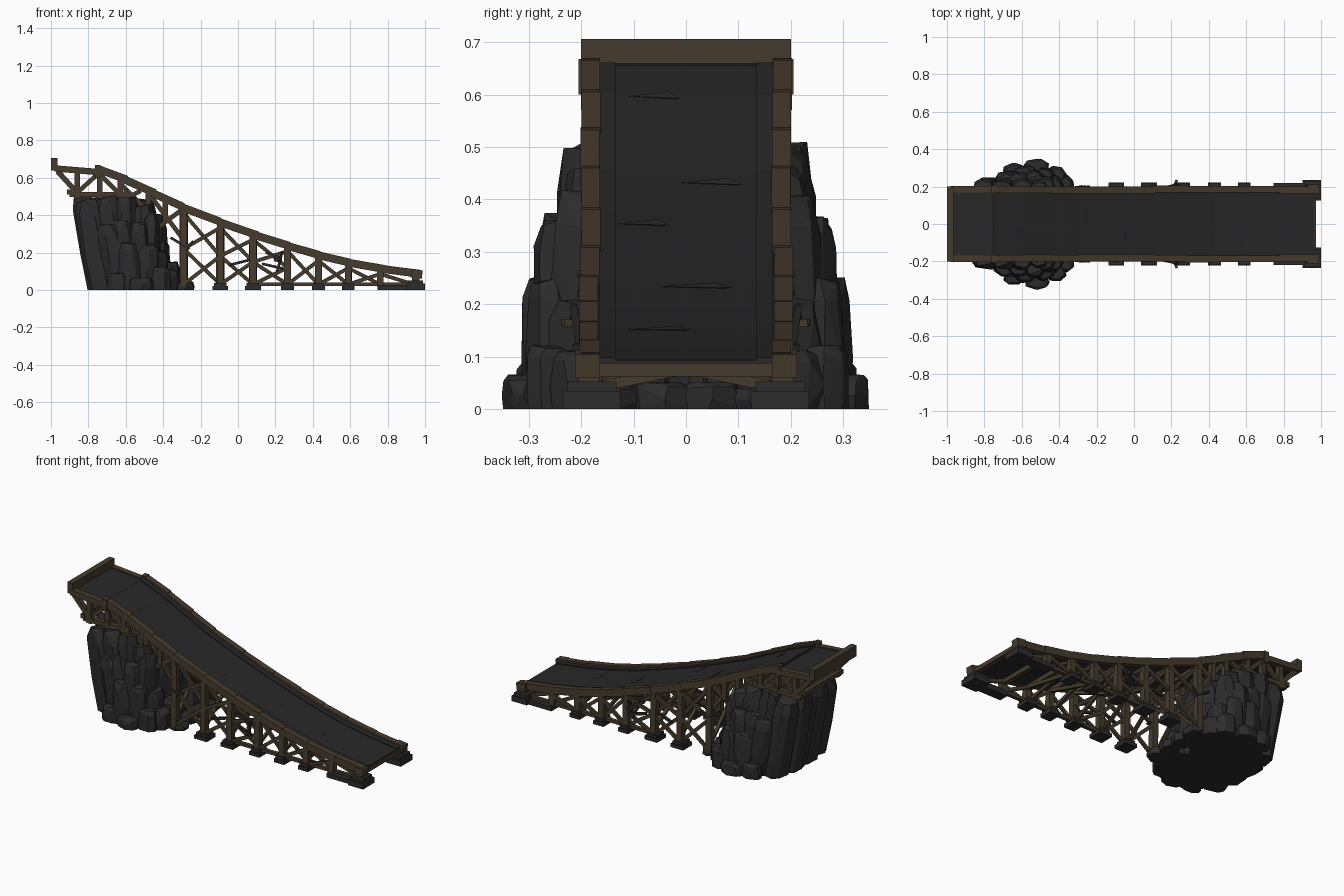
import bpy, bmesh, math, random
from mathutils import Vector, Matrix

if "Cube" in bpy.data.objects:
    bpy.data.objects.remove(bpy.data.objects["Cube"])

random.seed(4)

def material(name, rgb):
    m = bpy.data.materials.new(name)
    m.diffuse_color = (*rgb, 1)
    m.use_nodes = True
    m.node_tree.nodes["Principled BSDF"].inputs["Base Color"].default_value = m.diffuse_color
    return m

WOOD = material("brown timber", (0.060, 0.044, 0.026))
DARK = material("charcoal deck", (0.021, 0.021, 0.021))
ROCK = material("dark stone", (0.025, 0.025, 0.026))

def finish(bm, name, mat):
    bmesh.ops.recalc_face_normals(bm, faces=bm.faces[:])
    me = bpy.data.meshes.new(name)
    bm.to_mesh(me)
    bm.free()
    me.materials.append(mat)
    ob = bpy.data.objects.new(name, me)
    bpy.context.collection.objects.link(ob)
    return ob

def beam(bm, a, b, w, h):
    """Timber from a to b; w is its sideways (y) size, h the other one."""
    a, b = Vector(a), Vector(b)
    d = (b - a).normalized()
    ref = Vector((0, 1, 0)) if abs(d.y) < 0.9 else Vector((1, 0, 0))
    v = d.cross(ref).normalized()
    u = v.cross(d)
    mat = Matrix((u * w, v * h, b - a)).transposed().to_4x4()
    mat.translation = (a + b) / 2
    bmesh.ops.create_cube(bm, size=1, matrix=mat)

def box(bm, x0, x1, y0, y1, z0, z1):
    beam(bm, ((x0 + x1) / 2, (y0 + y1) / 2, z0), ((x0 + x1) / 2, (y0 + y1) / 2, z1), y1 - y0, x1 - x0)

def strip(bm, pts, y0, y1, drop, thick):
    """Band following the ramp line, lowered by drop."""
    rings = [[bm.verts.new((x, y, z - drop - t)) for y, t in
              ((y0, 0), (y1, 0), (y1, thick), (y0, thick))] for x, z in pts]
    for r, s in zip(rings, rings[1:]):
        for i in range(4):
            j = (i + 1) % 4
            bm.faces.new((r[i], r[j], s[j], s[i]))
    bm.faces.new(rings[0])
    bm.faces.new(rings[-1])

# Ramp line (top of the side rails)
RAMP = [(-.75, .67), (-.6, .61), (-.45, .538), (-.3, .465), (-.1, .385), (.1, .312),
        (.27, .256), (.43, .207), (.59, .167), (.78, .132), (.965, .107)]
PLAT = [(-.98, .667), (-.75, .648)]

def top(x):
    for (x0, z0), (x1, z1) in zip(RAMP, RAMP[1:]):
        if x <= x1:
            return z0 + (z1 - z0) * (x - x0) / (x1 - x0)
    return RAMP[-1][1]

# Deck with raised inner strips
bm = bmesh.new()
strip(bm, RAMP, -.168, .168, .014, .024)
strip(bm, PLAT, -.172, .172, .006, .026)
for s in (-1, 1):
    strip(bm, RAMP, s * .135, s * .166, .009, .02)
finish(bm, "ramp_deck", DARK)

# Split slivers lying on the deck
bm = bmesh.new()
for x, y, l in ((-.6, -.06, .05), (-.25, .05, .06), (-.05, -.08, .05), (.3, .02, .07), (.6, -.05, .06)):
    a = bm.verts.new((x, y - l, top(x) - .013))
    b = bm.verts.new((x + .012, y + l, top(x + .012) - .012))
    c = bm.verts.new((x - .012, y + l * .5, top(x - .012) - .009))
    d = bm.verts.new((x, y, top(x) - .02))
    for f in ((a, b, c), (a, b, d), (b, c, d), (c, a, d)):
        bm.faces.new(f)
finish(bm, "deck_slivers", DARK)

# Side rails, one board per span, slightly uneven
bm = bmesh.new()
for s in (-1, 1):
    for (x0, z0), (x1, z1) in zip(RAMP, RAMP[1:]):
        j = random.uniform(-.003, .003)
        beam(bm, (x0 - .006, s * (.184 + j), z0 - .02), (x1 + .006, s * (.184 + j), z1 - .02), .036, .042)
    strip(bm, PLAT, s * .168, s * .203, 0, .034)
finish(bm, "side_rails", WOOD)

# End beams and lower corner blocks
bm = bmesh.new()
box(bm, -1, -.965, -.2, .2, .64, .706)
box(bm, .94, .972, -.165, .165, .062, .088)
for s in (-1, 1):
    beam(bm, (.925, s * .188, .09), (.985, s * .188, .082), .048, .045)
    box(bm, .93, .97, s * .185 - .02, s * .185 + .02, .04, .085)
    box(bm, -.765, -.735, s * .185 - .02, s * .185 + .02, .60, .668)
finish(bm, "end_beams", WOOD)

# Trestle posts, sills and braces
POSTS = [-.29, -.095, .08, .265, .43, .59, .76]
posts, braces, cross = bmesh.new(), bmesh.new(), bmesh.new()
for s in (-1, 1):
    y = s * .18
    for x in POSTS:
        beam(posts, (x, s * .186, .02), (x, y, top(x) - .03), .036, .036)
    for x0, x1 in zip(POSTS, POSTS[1:] + [.94]):
        t0, t1 = top(x0) - .05, top(x1) - .05
        rows = 2 if t0 > .24 else 1
        for r in range(rows):
            f0, f1 = r / rows, (r + 1) / rows
            lo0, hi0 = .03 + (t0 - .03) * f0, .03 + (t0 - .03) * f1
            lo1, hi1 = .03 + (t1 - .03) * f0, .03 + (t1 - .03) * f1
            beam(braces, (x0, y - .012 * s, hi0), (x1, y - .012 * s, lo1), .014, .02)
            if x0 < .7:
                beam(braces, (x0, y + .012 * s, lo0), (x1, y + .012 * s, hi1), .014, .02)
    beam(braces, (.07, y, .03), (.95, y, .03), .022, .018)
    # Short posts, sill and struts above the rocks
    beam(braces, (-.9, y, .51), (-.58, y, .51), .03, .026)
    beam(braces, (-.965, y, .635), (-.86, y, .52), .026, .028)
    for x in (-.86, -.74, -.63, -.48, -.39):
        beam(posts, (x, y, .49 if x < -.6 else .36), (x, y, (.645 if x < -.75 else top(x)) - .02), .03, .03)
    for xa, za, xb, zb in ((-.86, .52, -.75, .62), (-.74, .62, -.64, .52), (-.63, .57, -.48, .42),
                           (-.48, .52, -.30, .28), (-.62, .48, -.52, .53), (-.42, .34, -.30, .43)):
        beam(braces, (xa, y, za), (xb, y, zb), .016, .024)
    # Loose stick poking outwards
    beam(braces, (.2, s * .17, .16), (.23, s * .235, .165), .014, .014)
for x in POSTS:
    t = top(x) - .055
    beam(cross, (x, -.2, t), (x, .2, t), .028, .026)
    if t > .1:
        beam(cross, (x - .012, -.18, .04), (x - .012, .18, t), .014, .02)
        beam(cross, (x + .012, .18, .04), (x + .012, -.18, t), .014, .02)
for x in (-.9, -.74, -.6):
    beam(cross, (x, -.2, .525), (x, .2, .525), .026, .026)
finish(posts, "trestle_posts", WOOD)
finish(braces, "trestle_braces", WOOD)
finish(cross, "cross_beams", WOOD)

# Broken dark planks hanging in the trestle
bm = bmesh.new()
for s in (-1, 1):
    for a, b in (((-.04, .195, .135), (.06, .18, .16)), ((.13, .19, .14), (.24, .21, .115)),
                 ((.15, .18, .2), (.23, .215, .17)), ((.21, .2, .10), (.235, .215, .2)),
                 ((-.36, .19, .28), (-.26, .2, .22)), ((-.3, .18, .2), (-.24, .2, .26))):
        beam(bm, (a[0], a[1] * s, a[2]), (b[0], b[1] * s, b[2]), .014, .014)
finish(bm, "broken_planks", DARK)

def stone(bm, cx, cy, rx, ry, h, lean=0.0, n=7):
    """Chiselled block: hull of jittered rings on a flat base."""
    vs, turn = [], random.uniform(0, 6)
    for k, r in ((0, 1), (.4, 1.03), (.85, .97), (1, .74)):
        for i in range(n):
            a = turn + (i + random.uniform(-.25, .25)) * math.tau / n
            q = r * random.uniform(.92, 1.08)
            z = h * k * (random.uniform(.95, 1.02) if k else 1)
            vs.append(bm.verts.new((cx + rx * q * math.cos(a) + lean * (1 - z / .5), cy + ry * q * math.sin(a), z)))
    hull = bmesh.ops.convex_hull(bm, input=vs)
    junk = {v for v in hull["geom_interior"] + hull["geom_unused"] if isinstance(v, bmesh.types.BMVert)}
    bmesh.ops.delete(bm, geom=list(junk), context='VERTS')

# Rock outcrop: core columns, then outer columns mirrored left and right
bm = bmesh.new()
for x, rx, h in ((-.73, .15, .5), (-.57, .15, .48), (-.49, .11, .40)):
    stone(bm, x, 0, rx, .2, h, .08 if x < -.7 else 0, 10)
ROCKS = [(-.83, .07, .07, .085, .495), (-.81, .18, .08, .07, .48), (-.71, .19, .075, .06, .5),
         (-.6, .19, .075, .06, .49), (-.51, .18, .065, .06, .46), (-.72, .235, .07, .05, .35),
         (-.62, .235, .065, .05, .37), (-.53, .24, .06, .05, .36), (-.47, .19, .055, .07, .41),
         (-.58, .27, .06, .045, .25), (-.48, .26, .055, .045, .25), (-.425, .19, .05, .07, .21),
         (-.425, .07, .06, .08, .27), (-.36, .1, .05, .07, .15), (-.37, .2, .05, .06, .11),
         (-.29, .05, .05, .06, .05), (-.285, .15, .05, .06, .045), (-.42, .26, .06, .05, .12),
         (-.52, .31, .065, .042, .065), (-.64, .285, .06, .04, .09)]
for s in (-1, 1):
    for x, y, rx, ry, h in ROCKS:
        stone(bm, x, y * s, rx, ry, h, .095 if x < -.65 else 0)
finish(bm, "rock_outcrop", ROCK)

# Stone footings under the posts
bm = bmesh.new()
for s in (-1, 1):
    for x in POSTS[1:6]:
        w = .042 if x < .1 else .034
        box(bm, x - w, x + w, s * .18 - .043, s * .18 + .043, 0, .022)
        box(bm, x - w * .8, x + w * .8, s * .18 - .036, s * .18 + .036, .015, .038)
    box(bm, .745, .91, s * .19 - .03, s * .19 + .03, 0, .026)
    box(bm, .90, 1, s * .18 - .055, s * .18 + .055, 0, .034)
    box(bm, .91, .99, s * .18 - .047, s * .18 + .047, .02, .052)
finish(bm, "stone_footings", ROCK)
